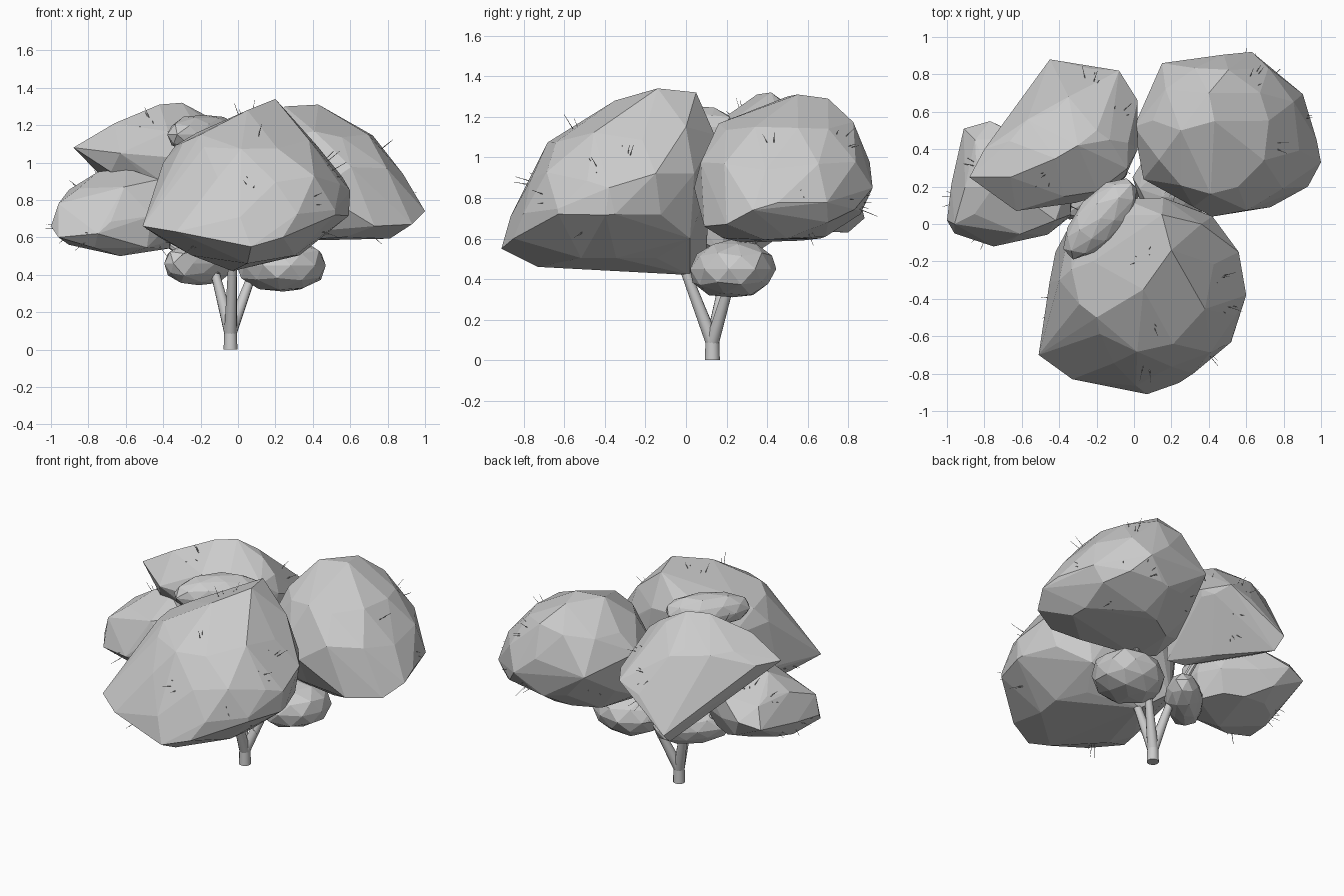
import bpy, bmesh, math, random
from mathutils import Vector, Matrix

if "Cube" in bpy.data.objects:
    bpy.data.objects.remove(bpy.data.objects["Cube"])

random.seed(7)


def finish(name, bm, smooth=False):
    me = bpy.data.meshes.new(name)
    bmesh.ops.recalc_face_normals(bm, faces=bm.faces)
    bm.to_mesh(me)
    bm.free()
    for p in me.polygons:
        p.use_smooth = smooth
    ob = bpy.data.objects.new(name, me)
    bpy.context.collection.objects.link(ob)
    return ob


def hull(name, points):
    """Faceted leaf mass wrapped around a point cloud."""
    bm = bmesh.new()
    for p in points:
        bm.verts.new(p)
    bmesh.ops.convex_hull(bm, input=bm.verts)
    bmesh.ops.delete(bm, geom=[v for v in bm.verts if not v.link_faces], context='VERTS')
    bmesh.ops.dissolve_limit(bm, angle_limit=math.radians(4), verts=bm.verts, edges=bm.edges)
    return finish(name, bm)


def clump(name, rings, corners, n=11):
    """Rings are (z, cx, cy, rx, ry); corners are extra outstanding points."""
    pts = [Vector(c) for c in corners]
    for z, cx, cy, rx, ry in rings:
        off = random.random()
        for i in range(n):
            a = (i + off + random.uniform(-.2, .2)) * math.tau / n
            k = random.uniform(.97, 1.02)
            pts.append(Vector((cx + rx * k * math.cos(a), cy + ry * k * math.sin(a),
                               z + random.uniform(-.03, .03))))
    return hull(name, pts)


def blob(name, centre, radii, yaw=0):
    bm = bmesh.new()
    bmesh.ops.create_icosphere(bm, subdivisions=2, radius=1)
    m = Matrix.Translation(centre) @ Matrix.Rotation(yaw, 4, 'Z') @ Matrix.Diagonal((*radii, 1))
    pts = [m @ (v.co * random.uniform(.93, 1.02)) for v in bm.verts]
    bm.free()
    return hull(name, pts)


# Leaf masses
front = clump("front_foliage",
      [(.53, .03, -.38, .3, .34), (.72, .06, -.38, .53, .48),
       (.9, .1, -.32, .49, .46), (1.1, .05, -.27, .38, .42)],
      [(-.51, -.7, .66), (-.33, -.83, .63), (.07, -.91, .55), (.6, -.38, .85), (.59, -.35, .72),
       (.52, -.63, .72), (.24, -.85, .6), (.2, -.14, 1.34), (.15, .05, 1.32),
       (.05, -.35, 1.28), (-.03, .02, .42), (-.2, .1, 1), (.4, .05, .9), (.56, -.15, .92),
       (-.2, -.5, 1.15), (-.2, -.6, .52), (.05, -.73, .46), (.28, -.65, .54),
       (.35, .02, .6), (.36, 0, 1.15), (-.42, -.5, .6), (-.4, -.3, 1), (-.22, -.2, 1.16),
       (-.34, 0, 1), (-.42, -.15, .7), (-.2, .1, .55)])
right = clump("right_foliage",
      [(.61, .5, .43, .32, .26), (.76, .52, .48, .45, .39),
       (.95, .47, .48, .43, .43), (1.15, .41, .5, .32, .34)],
      [(1, .33, .74), (.93, .2, .67), (.83, .7, .68), (.63, .92, .85), (.15, .86, .92),
       (.42, .04, .85), (.43, .55, 1.31), (.25, .5, 1.3), (.4, .7, 1.29),
       (0, .52, 1), (.73, .09, .66), (.05, .24, .9), (.76, .79, .74), (.45, .86, .72),
       (.05, .46, .68), (.08, .3, .62), (.22, .28, .58)])
rear = clump("rear_left_foliage",
      [(1.0, -.39, .33, .36, .22), (1.15, -.35, .38, .33, .24), (.9, -.24, .6, .25, .23)],
      [(-.88, .25, 1.08), (-.8, .4, 1.08), (-.63, .07, 1.05), (-.68, .15, .95),
       (-.66, .25, 1.21), (-.42, .35, 1.31), (-.3, .42, 1.32), (-.13, .45, 1.23),
       (.02, .4, 1.05), (-.05, .25, .66), (-.15, .3, .64), (-.3, .22, .75),
       (-.45, .88, .7), (-.5, .75, .8), (-.44, .8, .63), (-.23, .83, .9), (-.08, .82, .95),
       (.02, .66, .95), (-.2, .5, .64), (-.2, .5, 1.25), (-.35, .68, 1.13)])
left = clump("lower_left_foliage",
      [(.57, -.63, .15, .27, .22), (.7, -.65, .18, .33, .29), (.85, -.62, .2, .28, .26)],
      [(-1, .02, .66), (-.96, -.05, .6), (-.75, -.12, .62), (-.34, .04, .7), (-.77, .55, .75),
       (-.91, .51, .72), (-.6, .15, .97), (-.63, .05, .5), (-.5, .4, .8), (-.42, .02, .91),
       (-.34, .05, .8), (-.38, .1, .57), (-.75, .2, .95), (-.85, .45, .84), (-.7, .48, .62),
       (-.96, 0, .78)])
blob("top_small_foliage", (-.18, .03, 1.15), (.28, .13, .11), math.radians(48))
blob("low_right_foliage", (.24, .23, .45), (.25, .22, .15), .2)
blob("low_left_foliage", (-.21, .22, .46), (.26, .12, .12), math.radians(47))


# Trunk and limbs
def stick(bm, a, b, r1, r2, sides):
    a, b = Vector(a), Vector(b)
    d = b - a
    m = Matrix.Translation((a + b) / 2) @ d.to_track_quat('Z', 'Y').to_matrix().to_4x4()
    bmesh.ops.create_cone(bm, cap_ends=True, segments=sides, radius1=r1, radius2=r2,
                          depth=d.length, matrix=m)


wood = bmesh.new()
base = (-.04, .13, 0)
fork = (-.04, .13, .09)
stick(wood, base, fork, .037, .034, 12)
forks = [(-.03, .0, .43), (-.12, .19, .4), (.06, .21, .36)]
for p in forks:
    stick(wood, fork, p, .034, .024, 12)

# Branches inside each leaf mass, with fine twigs just breaking the surface
twigs = bmesh.new()
for ob, k, hub in ((front, 0, (.05, -.3, .72)), (right, 2, (.45, .45, .8)),
                   (rear, 1, (-.3, .42, .92)), (left, 1, (-.58, .18, .7))):
    stick(wood, forks[k], hub, .024, .014, 8)
    for f in random.sample(list(ob.data.polygons), 9):
        c, nrm = f.center_median if hasattr(f, "center_median") else f.center.copy(), f.normal
        knot = Vector(hub).lerp(c, .75)
        stick(wood, hub, knot, .01, .005, 6)
        for _ in range(4):
            j = Vector([random.uniform(-.06, .06) for _ in range(3)])
            stick(twigs, knot, c + nrm * .02 + j, .004, .001, 4)
trunk = finish("trunk_and_branches", wood, True)
finish("twigs", twigs)
bpy.context.view_layer.objects.active = trunk
trunk.select_set(True)
bpy.ops.object.shade_smooth_by_angle()
